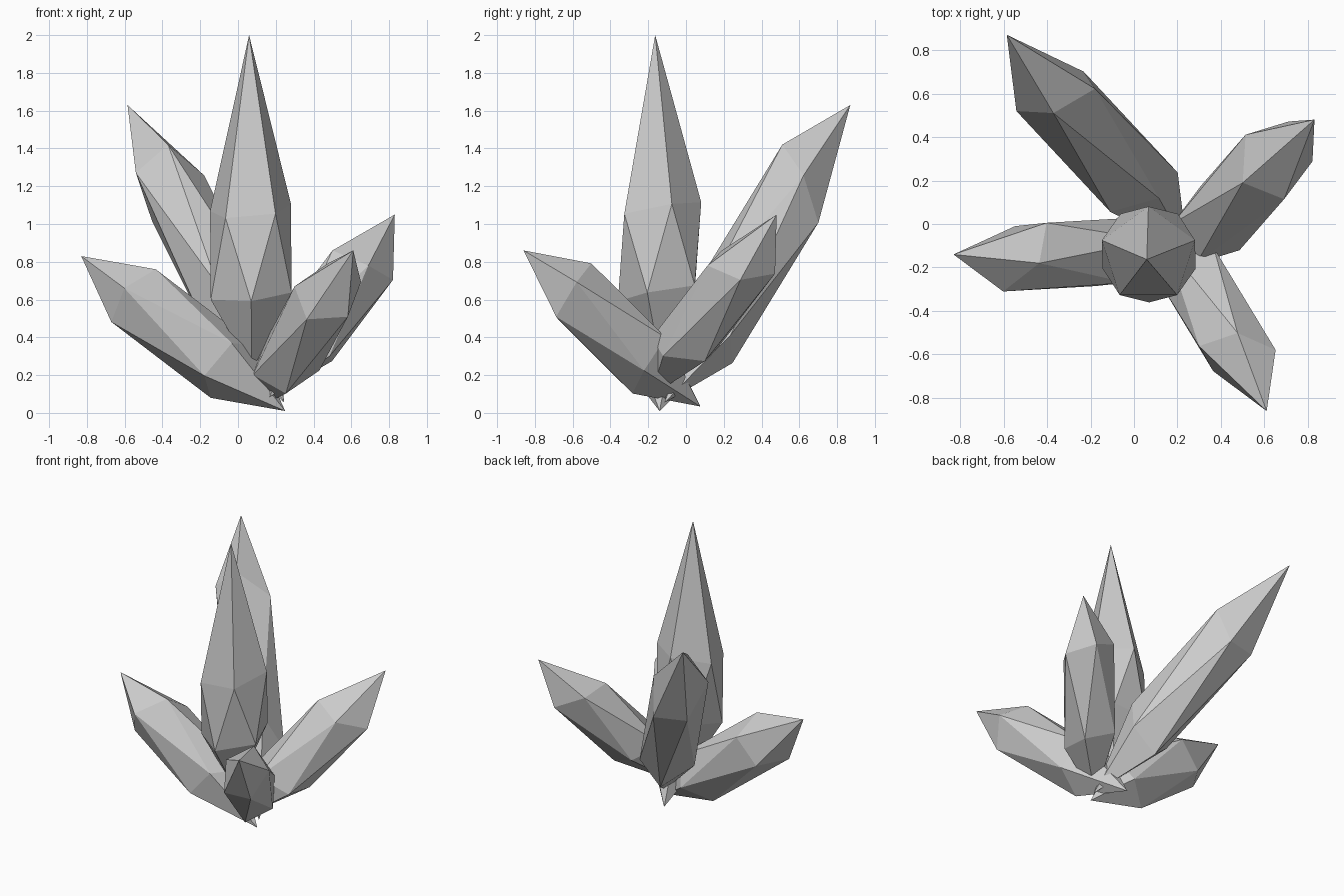
import bpy, bmesh
from math import cos, sin, tau
from mathutils import Vector

if "Cube" in bpy.data.objects:
    bpy.data.objects.remove(bpy.data.objects["Cube"])


def crystal(name, center, axis, a, b, up=1.0, down=1.0):
    """Stretched icosahedron: two opposed five-sided rings capped by two points.
    axis is the half length; a and b span the (slanted) rings."""
    c, h, a, b = map(Vector, (center, axis, a, b))
    bm = bmesh.new()
    spokes = [a * cos(i * tau / 5) + b * sin(i * tau / 5) for i in range(5)]
    high = [bm.verts.new(c + h * 0.447 + s) for s in spokes]
    low = [bm.verts.new(c - h * 0.447 - s) for s in spokes]
    tip = bm.verts.new(c + h * up)
    root = bm.verts.new(c - h * down)
    for i in range(5):
        j = (i + 1) % 5
        k = (i + 3) % 5          # low vertex lying between high i and high j
        m = (k + 1) % 5
        bm.faces.new((tip, high[i], high[j]))
        bm.faces.new((high[i], low[k], high[j]))
        bm.faces.new((high[j], low[k], low[m]))
        bm.faces.new((root, low[m], low[k]))
    bmesh.ops.recalc_face_normals(bm, faces=bm.faces)
    mesh = bpy.data.meshes.new(name)
    bm.to_mesh(mesh)
    bm.free()
    obj = bpy.data.objects.new(name, mesh)
    bpy.context.collection.objects.link(obj)


# Upright main crystal with a drawn-out tip
crystal("center_crystal", (.068, -.14, .853), (-.004, -.01, .497),
        (0, .225, .04), (-.225, 0, -.02), up=2.308, down=1.27)

# Leaning crystals around it
crystal("back_left_crystal", (-.17, .378, .842), (-.415, .492, .788),
        (-.015, -.088, .226), (.19, .054, -.007))
crystal("left_crystal", (-.29, -.14, .42), (-.54, 0, .41),
        (.096, -.04, .157), (.105, .166, -.009))
crystal("front_crystal", (.365, -.392, .447), (.245, -.468, .413),
        (.002, .10, .16), (-.185, .009, -.012))
crystal("back_right_crystal", (.499, .145, .567), (.331, .335, .483),
        (-.147, -.105, .077), (-.093, .156, .028))
